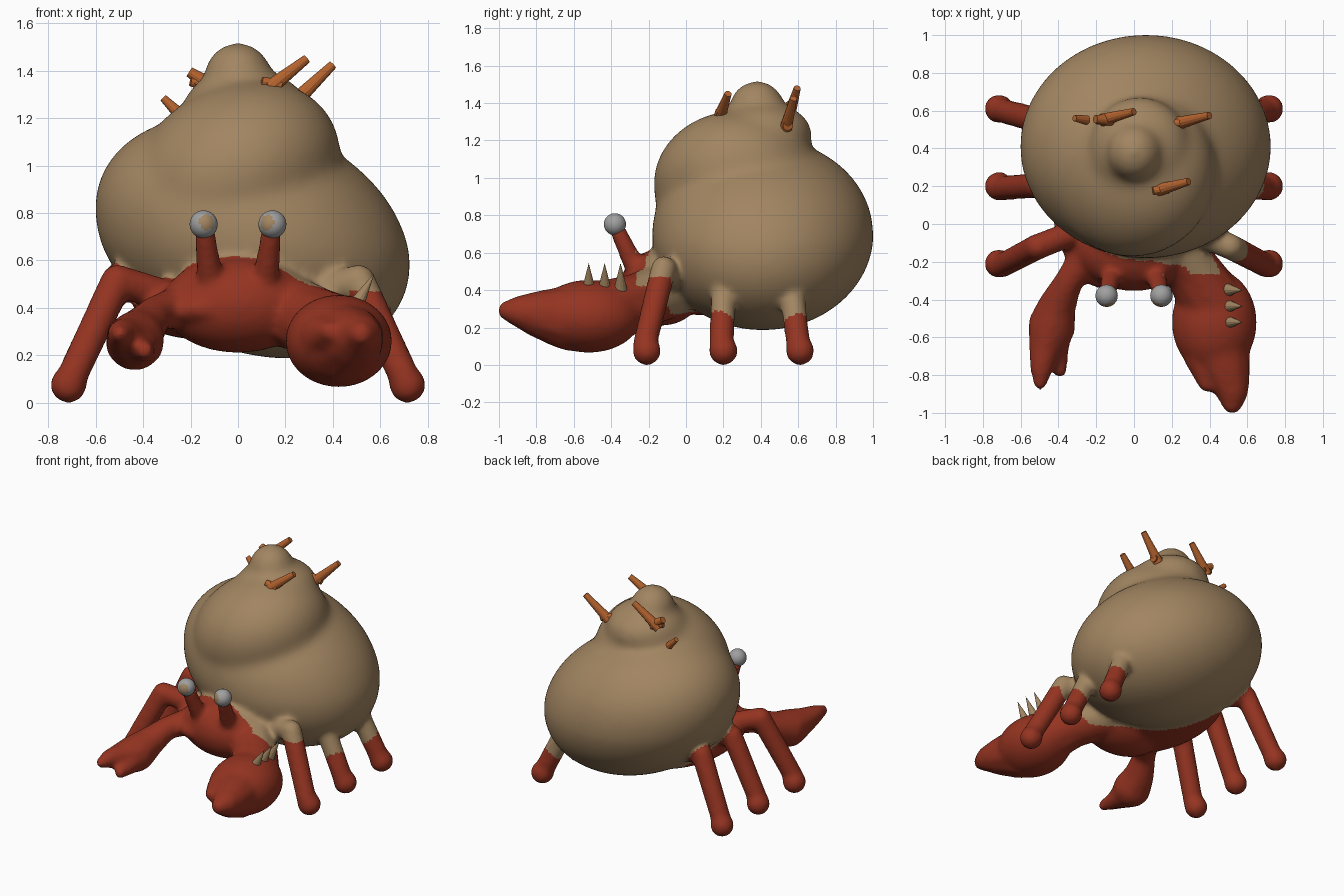
import bpy, bmesh, math
from mathutils import Vector, Matrix

if "Cube" in bpy.data.objects:
    bpy.data.objects.remove(bpy.data.objects["Cube"])


def material(name, rgb):
    m = bpy.data.materials.new(name)
    m.diffuse_color = (*rgb, 1)
    m.use_nodes = True
    m.node_tree.nodes["Principled BSDF"].inputs["Base Color"].default_value = m.diffuse_color
    return m


RED = material("crab red", (0.30, 0.034, 0.015))
TAN = material("shell tan", (0.36, 0.235, 0.12))
ORANGE = material("spike orange", (0.46, 0.125, 0.028))
GREY = material("eye grey", (0.35, 0.35, 0.35))


def make_object(name, bm, *mats):
    mesh = bpy.data.meshes.new(name)
    bm.to_mesh(mesh)
    bm.free()
    for m in mats:
        mesh.materials.append(m)
    ob = bpy.data.objects.new(name, mesh)
    bpy.context.collection.objects.link(ob)
    return ob


def placed(center, radii, tilt=0):
    """Matrix of an ellipsoid, tilted in degrees about the y axis."""
    return (Matrix.Translation(center) @ Matrix.Rotation(math.radians(tilt), 4, 'Y')
            @ Matrix.Diagonal((*radii, 1)))


def ellipsoid(bm, center, radii, level=4):
    bmesh.ops.create_icosphere(bm, subdivisions=level, radius=1, matrix=placed(center, radii))


def limb(bm, *points):
    """Tapered rounded limb through (x, y, z, radius) points."""
    for a, b in zip(points, points[1:]):
        a, b = Vector(a), Vector(b)
        steps = max(2, int((b - a).length / 0.025))
        for i in range(steps + 1):
            p = a.lerp(b, i / steps)
            ellipsoid(bm, p[:3], (p[3],) * 3, 2)


def cone(bm, base, tip, r1, r2, sides=12):
    a, b = Vector(base), Vector(tip)
    rot = (b - a).to_track_quat('Z', 'Y').to_matrix().to_4x4()
    bmesh.ops.create_cone(bm, cap_ends=True, segments=sides, radius1=r1, radius2=r2,
                          depth=(b - a).length, matrix=Matrix.Translation((a + b) / 2) @ rot)


# shell whorls, from the large tilted one to the rounded tip
WHORLS = [placed((0.06, 0.41, 0.70), (0.687, 0.592, 0.483), 21),
          placed((-0.01, 0.28, 0.965), (0.465, 0.455, 0.37), -30),
          placed((0.03, 0.40, 1.235), (0.265, 0.275, 0.175)),
          placed((0.0, 0.38, 1.375), (0.145, 0.15, 0.147))]
bm = bmesh.new()
for m in WHORLS:
    bmesh.ops.create_icosphere(bm, subdivisions=5, radius=1, matrix=m)

# body: head end and the long belly under the shell
ellipsoid(bm, (0, -0.13, 0.415), (0.32, 0.225, 0.205))
ellipsoid(bm, (-0.14, 0.15, 0.395), (0.30, 0.50, 0.13))

# walking legs, three on each side
for s in (-1, 1):
    for foot_y, knee_y, hip_y in ((-0.21, -0.12, 0.0), (0.20, 0.205, 0.2), (0.61, 0.55, 0.45)):
        limb(bm, (s * 0.2, hip_y, 0.42, 0.07), (s * 0.51, knee_y, 0.515, 0.072),
             (s * 0.70, foot_y - 0.01, 0.11, 0.068))
        ellipsoid(bm, (s * 0.715, foot_y, 0.075), (0.078,) * 3, 3)

# small claw with two fingers
limb(bm, (-0.2, -0.1, 0.42, 0.1), (-0.35, -0.31, 0.375, 0.078), (-0.41, -0.44, 0.30, 0.105),
     (-0.435, -0.54, 0.26, 0.13), (-0.47, -0.66, 0.275, 0.09), (-0.49, -0.76, 0.29, 0.064),
     (-0.497, -0.845, 0.29, 0.038))
limb(bm, (-0.42, -0.60, 0.24, 0.09), (-0.405, -0.68, 0.225, 0.06), (-0.393, -0.775, 0.22, 0.042))

# large claw with a short thumb
limb(bm, (0.18, -0.1, 0.4, 0.16), (0.32, -0.26, 0.34, 0.155), (0.42, -0.42, 0.28, 0.18))
ellipsoid(bm, (0.425, -0.52, 0.26), (0.225, 0.28, 0.195))
limb(bm, (0.44, -0.62, 0.25, 0.18), (0.49, -0.78, 0.27, 0.13), (0.52, -0.88, 0.285, 0.09),
     (0.52, -0.955, 0.29, 0.055))
limb(bm, (0.36, -0.70, 0.28, 0.10), (0.385, -0.85, 0.30, 0.045))

# eye stalks
for s in (-1, 1):
    limb(bm, (s * 0.11, -0.24, 0.48, 0.07), (s * 0.123, -0.295, 0.57, 0.056),
         (s * 0.14, -0.365, 0.72, 0.046))

# fuse everything into one softly blended skin
rough = make_object("crab_and_shell_source", bm)
mod = rough.modifiers.new("fuse", 'REMESH')
mod.mode = 'VOXEL'
mod.voxel_size = 0.016
mod = rough.modifiers.new("soften", 'SMOOTH')
mod.factor = 0.5
mod.iterations = 12
skin = bpy.data.meshes.new_from_object(rough.evaluated_get(bpy.context.evaluated_depsgraph_get()))
bpy.data.objects.remove(rough)
crab = bpy.data.objects.new("crab_and_shell", skin)
bpy.context.collection.objects.link(crab)
skin.materials.clear()
skin.materials.append(RED)
skin.materials.append(TAN)

# soften the upper shell further so the whorls flow together
group = crab.vertex_groups.new(name="upper_shell")
for v in skin.vertices:
    if v.co.z > 0.83 or (v.co.z > 0.66 and v.co.y > -0.2):
        group.add([v.index], min(1, (v.co.z - 0.65) / 0.1), 'REPLACE')
mod = crab.modifiers.new("soften_shell", 'SMOOTH')
mod.factor = 0.5
mod.iterations = 45
mod.vertex_group = group.name

# shell colour spreads onto whatever is close to the whorls, further on the right
inverse = [m.inverted() for m in WHORLS]
for f in skin.polygons:
    p = f.center
    near = min((m @ p).length for m in inverse)
    limit = 1.035 + 0.145 * min(1, max(0, (p.x - 0.1) / 0.2))
    floor = 0.47 if p.x > 0.47 else 0.42
    shoulder = p.x > 0.15 and p.y > -0.27 and p.z > max(floor, 0.6 - 0.7 * (p.x - 0.15))
    f.material_index = 1 if near < limit or p.z > 0.85 or shoulder else 0
    f.use_smooth = True

# eyes with a tan patch facing forward
for name, s in (("left_eye", -1), ("right_eye", 1)):
    bm = bmesh.new()
    center = Vector((s * 0.145, -0.38, 0.752))
    bmesh.ops.create_uvsphere(bm, u_segments=32, v_segments=20, radius=0.059,
                              matrix=Matrix.Translation(center))
    look = Vector((0.25 if s < 0 else -0.45, -0.9, 0.15)).normalized()
    for f in bm.faces:
        f.smooth = True
        if (f.calc_center_median() - center).normalized().dot(look) > 0.83:
            f.material_index = 1
    make_object(name, bm, GREY, TAN)

# row of thorns on the large claw
bm = bmesh.new()
for y in (-0.52, -0.435, -0.35):
    cone(bm, (0.495, y, 0.405), (0.575, y, 0.545), 0.036, 0.0)
make_object("claw_thorns", bm, TAN)

# shell spikes, each with a short stub at the root
bm = bmesh.new()
for base, tip in (((0.13, 0.18, 1.325), (0.29, 0.225, 1.45)),
                  ((0.24, 0.535, 1.27), (0.40, 0.575, 1.425)),
                  ((-0.17, 0.55, 1.325), (0.0, 0.595, 1.48))):
    cone(bm, base, tip, 0.034, 0.019)
    b = Vector(base)
    cone(bm, b + Vector((0.05, 0.01, 0.01)), b + Vector((-0.03, -0.005, 0.03)), 0.028, 0.02)
cone(bm, (-0.25, 0.55, 1.22), (-0.315, 0.56, 1.285), 0.026, 0.016)
cone(bm, (-0.12, 0.55, 1.34), (-0.205, 0.555, 1.395), 0.032, 0.022)
make_object("shell_spikes", bm, ORANGE)
